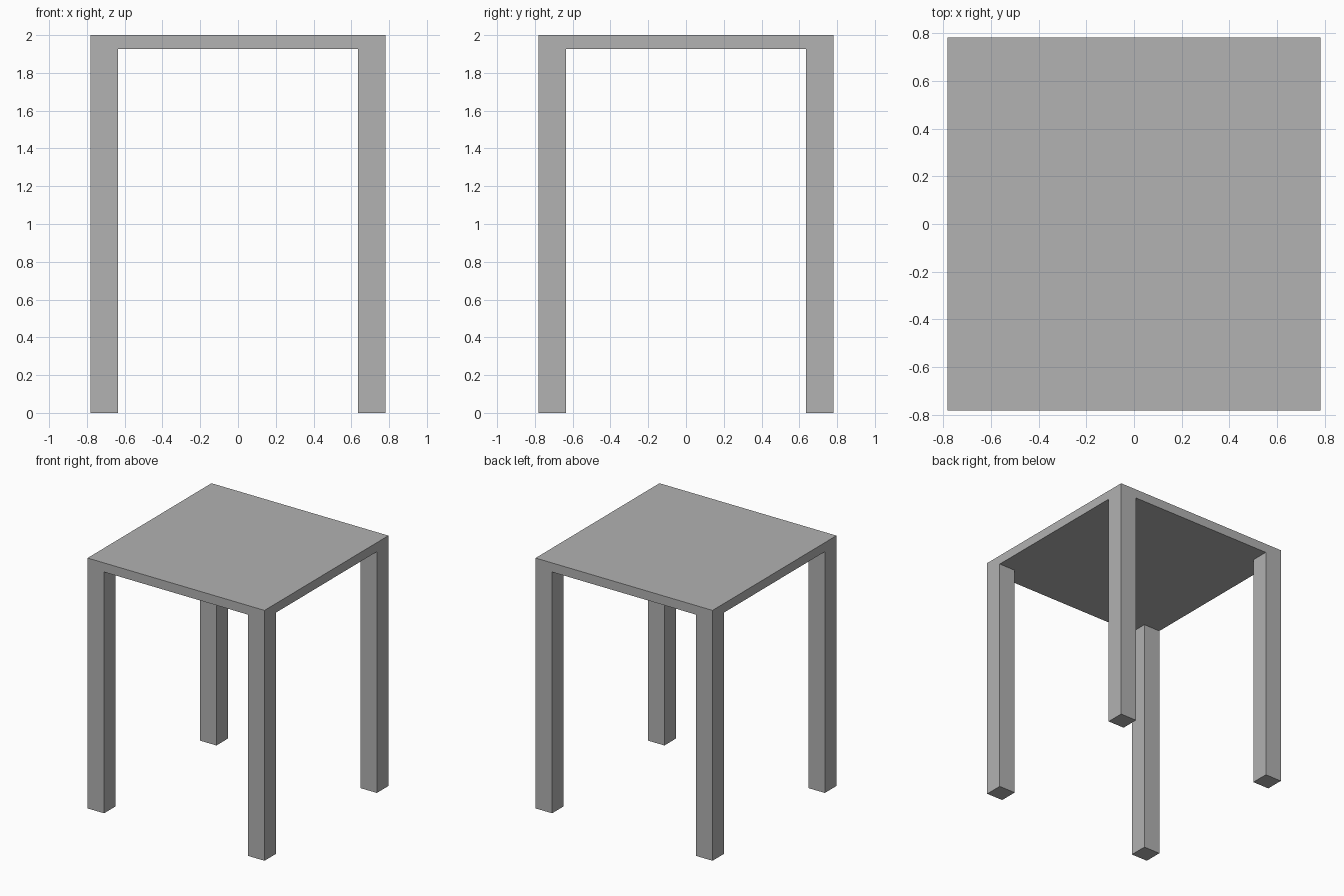
import bpy
import bmesh
from mathutils import Vector

if "Cube" in bpy.data.objects:
    bpy.data.objects.remove(bpy.data.objects["Cube"], do_unlink=True)

WIDTH = 1.564
HEIGHT = 2.0
THICKNESS = 0.073
LEG = 0.146
INNER = WIDTH / 2 - LEG
UNDERSIDE = HEIGHT - THICKNESS

# Plain grey finish
grey = bpy.data.materials.new("plain_grey")
grey.use_nodes = True
colour = (0.445, 0.445, 0.445, 1)
grey.diffuse_color = colour
grey.node_tree.nodes["Principled BSDF"].inputs["Base Color"].default_value = colour

# Square tabletop slab
bm = bmesh.new()
bmesh.ops.create_cube(bm, size=1)
bmesh.ops.scale(bm, vec=(WIDTH, WIDTH, THICKNESS), verts=bm.verts)
bmesh.ops.translate(bm, vec=(0, 0, HEIGHT - THICKNESS / 2), verts=bm.verts)

# Mark out the leg squares with cuts along both axes
for axis in (Vector((1, 0, 0)), Vector((0, 1, 0))):
    for side in (-1, 1):
        geom = bm.verts[:] + bm.edges[:] + bm.faces[:]
        bmesh.ops.bisect_plane(bm, geom=geom, plane_co=axis * side * INNER, plane_no=axis)

# Pull the four corner squares down into legs flush with the slab sides
bm.normal_update()
corners = []
for face in bm.faces:
    centre = face.calc_center_median()
    if face.normal.z < -0.9 and min(abs(centre.x), abs(centre.y)) > INNER:
        corners.append(face)
result = bmesh.ops.extrude_face_region(bm, geom=corners)
feet = [v for v in result["geom"] if isinstance(v, bmesh.types.BMVert)]
bmesh.ops.translate(bm, vec=(0, 0, -UNDERSIDE), verts=feet)

# Merge coplanar faces so the joints are seamless
bmesh.ops.dissolve_limit(bm, angle_limit=0.01, verts=bm.verts, edges=bm.edges)
bmesh.ops.recalc_face_normals(bm, faces=bm.faces)

mesh = bpy.data.meshes.new("square_table")
bm.to_mesh(mesh)
bm.free()
mesh.materials.append(grey)
table = bpy.data.objects.new("square_table", mesh)
bpy.context.collection.objects.link(table)
